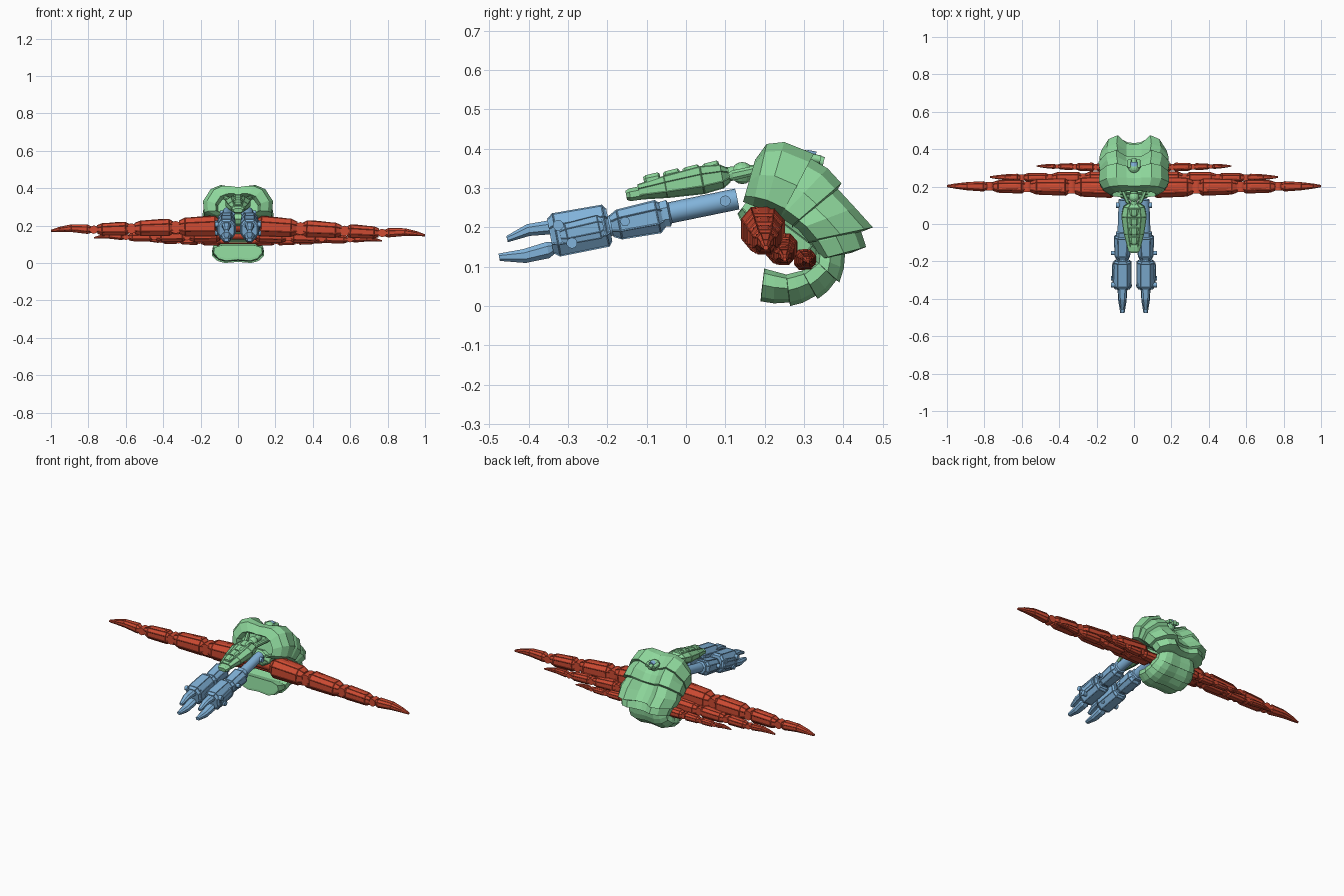
import bpy, bmesh, math
from mathutils import Vector, Matrix

cube = bpy.data.objects.get("Cube")
if cube:
    bpy.data.objects.remove(cube)


def material(name, rgb):
    m = bpy.data.materials.new(name)
    m.use_nodes = True
    m.diffuse_color = (*rgb, 1)
    m.node_tree.nodes["Principled BSDF"].inputs["Base Color"].default_value = (*rgb, 1)
    return m


GREEN = material("shell green", (0.27, 0.68, 0.33))
BLUE = material("arm blue", (0.22, 0.45, 0.70))
RED = material("leg red", (0.62, 0.07, 0.032))


def finish(name, bm, mat):
    bmesh.ops.recalc_face_normals(bm, faces=bm.faces[:])
    mesh = bpy.data.meshes.new(name)
    bm.to_mesh(mesh)
    bm.free()
    mesh.materials.append(mat)
    ob = bpy.data.objects.new(name, mesh)
    bpy.context.collection.objects.link(ob)
    return ob


def loft(name, rings, mat, panel=0.0, recess=0.0):
    """Skin closed rings; panel insets the large side faces, recess hollows the first cap."""
    bm = bmesh.new()
    loops = [[bm.verts.new(p) for p in r] for r in rings]
    sides = []
    for a, b in zip(loops, loops[1:]):
        for i in range(len(a)):
            j = (i + 1) % len(a)
            sides.append(bm.faces.new((a[i], a[j], b[j], b[i])))
    front = bm.faces.new(loops[0])
    bm.faces.new(loops[-1])
    bmesh.ops.recalc_face_normals(bm, faces=bm.faces[:])
    if panel:
        big = [f for f in sides if min(e.calc_length() for e in f.edges) > panel * 3]
        if big:
            bmesh.ops.inset_individual(bm, faces=big, thickness=panel, depth=-panel * 0.5)
    if recess:
        bmesh.ops.inset_region(bm, faces=[front], thickness=0.012, depth=-recess)
    return finish(name, bm, mat)


# Chamfered outline shared by armour blocks
OUTLINE = [(1, .45), (.55, 1), (-.55, 1), (-1, .45), (-1, -.45), (-.55, -1), (.55, -1), (1, -.45)]
BLOCK = [(0, .72), (.1, 1), (.85, .9), (1, .65)]


def block(name, p, q, side, w, h, mat, stations=BLOCK, bend=0.0, panel=0.004):
    """Armour block from p to q, half width w along side and half height h."""
    p, q, side = Vector(p), Vector(q), Vector(side)
    up = (q - p).normalized().cross(side)
    if up.z < 0:
        up = -up
    rings = []
    for t, s in stations:
        c = p.lerp(q, t) + up * bend * math.sin(math.pi * t)
        rings.append([c + side * (u * w * s) + up * (v * h * s) for u, v in OUTLINE])
    return loft(name, rings, mat, panel)


def rod(name, p, q, r, mat, n=12):
    p, q = Vector(p), Vector(q)
    bm = bmesh.new()
    rot = (q - p).to_track_quat('Z', 'Y').to_matrix().to_4x4()
    bmesh.ops.create_cone(bm, cap_ends=True, segments=n, radius1=r, radius2=r,
                          depth=(q - p).length, matrix=Matrix.Translation((p + q) / 2) @ rot)
    ob = finish(name, bm, mat)
    for f in ob.data.polygons:
        f.use_smooth = len(f.vertices) == 4
    for e in ob.data.edges:
        a, b = (ob.data.vertices[i].co for i in e.vertices)
        e.use_edge_sharp = abs((a - b).dot(q - p)) < 1e-7
    return ob


def ball(name, c, r, mat):
    bm = bmesh.new()
    bmesh.ops.create_uvsphere(bm, u_segments=12, v_segments=8, radius=r,
                              matrix=Matrix.Translation(c))
    return finish(name, bm, mat)


def arch(outer, inner, w, valley):
    """Shell cross-section between an outer and an inner (y, z) point."""
    half = [(.22, valley + .03), (.5, 1), (.78, .87), (1, .5), (.97, .14), (.7, 0)]
    outline = [(0, valley)] + half + [(-x, t) for x, t in reversed(half)]
    o, i = Vector((0, *outer)), Vector((0, *inner))
    return [i.lerp(o, t) + Vector((x * w, 0, 0)) for x, t in outline]


# Hood and overlapping back plates
hood = [((.175, .37), (.145, .265), .12, .98), ((.205, .412), (.17, .255), .165, .96),
        ((.25, .417), (.2, .245), .187, .92), ((.325, .387), (.24, .225), .185, .8)]
loft("shell_hood", [arch(*s) for s in hood], GREEN, recess=.035)
plates = [
    [((.30, .385), (.21, .24), .165, .82), ((.36, .35), (.24, .225), .185, .76),
     ((.395, .312), (.27, .205), .19, .72), ((.385, .295), (.27, .2), .165, .7)],
    [((.37, .315), (.25, .22), .165, .72), ((.43, .25), (.285, .195), .185, .7),
     ((.475, .2), (.31, .165), .175, .7), ((.45, .19), (.31, .16), .15, .7)],
    [((.42, .23), (.29, .2), .15, .75), ((.445, .19), (.32, .16), .16, .75),
     ((.458, .15), (.345, .12), .15, .78), ((.42, .135), (.345, .12), .13, .8)],
]
for n, plate in enumerate(plates):
    loft(f"back_plate_{n + 1}", [arch(*s) for s in plate], GREEN)

# Belly core that carries the legs
block("belly", (0, .15, .26), (0, .34, .12), (1, 0, 0), .1, .045, GREEN)

# Tail curled under the belly, one flared plate per pair of stations
tail = [((.415, .14), (.33, .14), .12), ((.39, .06), (.33, .115), .13),
        ((.335, .018), (.295, .09), .14), ((.265, 0), (.255, .08), .14),
        ((.19, .012), (.2, .095), .13)]
for n, (a, b) in enumerate(zip(tail, tail[1:])):
    rings = []
    for t, s in ((-.12, .86), (.55, 1), (1, 1), (1.02, .85)):
        o, i = Vector(a[0]).lerp(Vector(b[0]), t), Vector(a[1]).lerp(Vector(b[1]), t)
        o = i.lerp(o, s)
        o.y = max(o.y, 0)
        rings.append(arch(o, i, (a[2] + (b[2] - a[2]) * t) * (s * .4 + .6), .93))
    loft(f"tail_plate_{n + 1}", rings, GREEN)

# Neck, head ball and long snout
rod("neck", (0, .1, .335), (0, .22, .345), .018, GREEN)
ball("neck_ball", (0, .143, .338), .028, GREEN)
for s in (-1, 1):
    block("neck_fin", (s * .03, .11, .33), (s * .07, .2, .35), (1, 0, 0), .012, .014, GREEN, panel=0)
block("snout", (0, .11, .333), (0, -.12, .29), (1, 0, 0), .068, .036, GREEN,
      [(0, .5), (.08, .85), (.3, 1), (.7, .8), (1, .55)], panel=.003)
block("snout_tip", (0, -.09, .292), (0, -.152, .281), (1, 0, 0), .036, .018, GREEN, panel=0)
for n in range(4):
    y = .085 - n * .05
    z = .355 + (y - .085) * .2
    block("snout_ridge", (0, y, z), (0, y - .042, z - .008), (1, 0, 0), .024, .016, GREEN, panel=0)

# Rear turret set in the valley of the shell
ball("turret_base", (0, .3, .365), .032, GREEN)
rod("turret_gem", (0, .305, .375), (0, .328, .371), .022, BLUE)
rod("turret_nozzle", (0, .325, .372), (0, .35, .366), .013, GREEN, 8)
for s in (-1, 1):
    rod("turret_arm", (s * .024, .3, .38), (s * .024, .342, .372), .011, GREEN, 8)

# Forward arms with pincers
for s, label in ((1, "left"), (-1, "right")):
    X = (1, 0, 0)
    x = s * .062
    rod(label + "_shoulder_pin", (s * .015, .1, .267), (s * .095, .1, .267), .014, BLUE)
    rod(label + "_upper_arm", (s * .055, .13, .272), (x, -.07, .231), .027, BLUE, 16)
    block(label + "_arm_collar", (x, -.04, .237), (x, -.085, .228), X, .034, .034, BLUE, panel=0)
    block(label + "_forearm", (x, -.058, .23), (x, -.19, .203), X, .046, .043, BLUE)
    rod(label + "_wrist", (x, -.17, .208), (x, -.22, .199), .026, BLUE)
    block(label + "_hand", (x, -.195, .206), (x, -.345, .178), X, .05, .056, BLUE,
          [(0, .75), (.06, .97), (.9, 1), (1, .8)])
    block(label + "_hand_guard", (s * .108, -.21, .204), (s * .108, -.32, .18), X, .009, .03, BLUE, panel=.002)
    for y, z, r in ((-.29, .16, .014), (-.155, .215, .012), (-.325, .205, .014)):
        rod(label + "_hinge", (s * .02, y, z), (s * .122, y, z), r, BLUE, 10)
    claw = [(0, .7), (.12, 1), (.55, .85), (1, .45)]
    block(label + "_claw_upper", (x, -.33, .2), (x, -.455, .17), X, .024, .018, BLUE, claw, .01, 0)
    block(label + "_claw_lower", (x, -.335, .148), (x, -.475, .124), X, .026, .021, BLUE, claw, -.008, 0)

# Three pairs of long segmented legs
# name, y, root z, left tip z, right tip z, length, half depth, half height
legs = [("front", .195, .198, .148, .172, 1.0, .056, .055),
        ("middle", .243, .148, .118, .135, .77, .04, .038),
        ("rear", .302, .118, .112, .118, .52, .028, .026)]
breaks = [0, .27, .53, .75, 1]
for name, y, z0, left_z, right_z, length, w, h in legs:
    for s, side, z1 in ((1, "left", left_z), (-1, "right", right_z)):
        label = f"{side}_{name}_leg"

        def at(t):
            return Vector((s * (.09 + (length - .09) * t), y + .008 * t, z0 + (z1 - z0) * t))

        rod(label + "_root", (0, y, z0), at(.04), h * .6, RED, 8)
        for n in range(4):
            k = 1 - .17 * n
            a, b = breaks[n], breaks[n + 1]
            if n < 3:
                block(f"{label}_segment_{n + 1}", at(a + .012), at(b - .022), (0, 1, 0),
                      w * k, h * k, RED, panel=.004 * w / .056)
                block(f"{label}_plate_{n + 1}", at(a + .05) + Vector((0, 0, h * k * .85)),
                      at(b - .06) + Vector((0, 0, h * k * .72)), (0, 1, 0),
                      w * k * .4, h * k * .2, RED, panel=0)
                c, j = at(b - .002), Vector((0, w * k * .62, 0))
                rod(f"{label}_joint_{n + 1}", c - j, c + j, h * k * .62, RED, 10)
                rod(f"{label}_link_{n + 1}", at(b - .04), at(b + .03), h * k * .42, RED, 8)
            else:
                block(label + "_tip", at(a + .012), at(1), (0, 1, 0), w * k, h * k * .95, RED,
                      [(0, .65), (.1, 1), (.5, .8), (.8, .5), (1, .22)], h * .2, .002)
